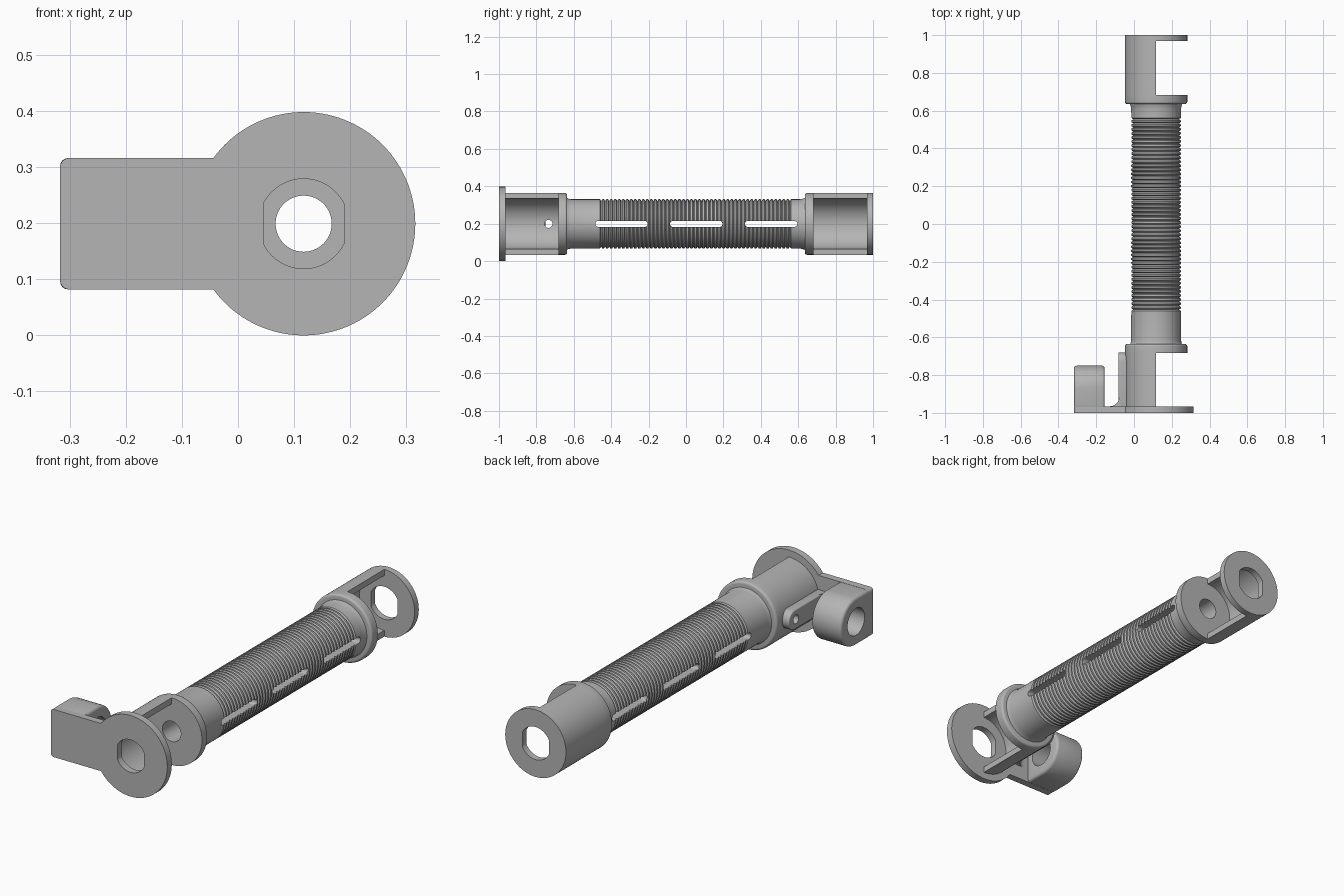
import bpy, bmesh
from math import pi, sin, cos, radians, sqrt, asin
from mathutils import Vector

if "Cube" in bpy.data.objects:
    bpy.data.objects.remove(bpy.data.objects["Cube"])

CX, CZ = 0.117, 0.199            # main axis, running along y
RING, TUBE, BORE = 0.165, 0.132, 0.05
PLATE_R = 0.199

grey = bpy.data.materials.new("matte grey")
grey.use_nodes = True
grey.diffuse_color = (0.46, 0.46, 0.46, 1)
grey.node_tree.nodes["Principled BSDF"].inputs["Base Color"].default_value = grey.diffuse_color


def make(name, bm):
    bmesh.ops.recalc_face_normals(bm, faces=bm.faces)
    mesh = bpy.data.meshes.new(name)
    bm.to_mesh(mesh)
    bm.free()
    mesh.materials.append(grey)
    obj = bpy.data.objects.new(name, mesh)
    bpy.context.collection.objects.link(obj)
    return obj


def bake(obj):
    """Apply the modifiers of an object."""
    bpy.context.view_layer.update()
    graph = bpy.context.evaluated_depsgraph_get()
    mesh = bpy.data.meshes.new_from_object(obj.evaluated_get(graph))
    obj.modifiers.clear()
    obj.data = mesh


def cut(obj, *cutters):
    for c in cutters:
        mod = obj.modifiers.new("cut", 'BOOLEAN')
        mod.operation, mod.solver, mod.object = 'DIFFERENCE', 'EXACT', c
    bake(obj)
    for c in cutters:
        bpy.data.objects.remove(c)


def bevel(obj, width):
    mod = obj.modifiers.new("bevel", 'BEVEL')
    mod.width, mod.segments, mod.limit_method = width, 4, 'ANGLE'
    mod.angle_limit = radians(50)
    bake(obj)


def prism(name, points, axis, lo, hi):
    """Extrude a 2D outline along x, y or z; points hold the other two axes in order."""
    def place(p, t):
        v = list(p)
        v.insert("xyz".index(axis), t)
        return v
    bm = bmesh.new()
    a = [bm.verts.new(place(p, lo)) for p in points]
    b = [bm.verts.new(place(p, hi)) for p in points]
    bm.faces.new(a)
    bm.faces.new(b)
    for i in range(len(a)):
        j = (i + 1) % len(a)
        bm.faces.new((a[i], a[j], b[j], b[i]))
    return make(name, bm)


def lathe(name, loop, start=0, sweep=2 * pi, steps=96):
    """Turn a closed (radius, y) loop around the main axis."""
    bm = bmesh.new()
    full = sweep > 6.2
    rows = []
    for s in range(steps if full else steps + 1):
        t = start + sweep * s / steps
        rows.append([bm.verts.new((CX + r * cos(t), y, CZ + r * sin(t))) for r, y in loop])
    n = len(loop)
    for s in range(steps):
        a, b = rows[s], rows[(s + 1) % len(rows)]
        for i in range(n):
            j = (i + 1) % n
            bm.faces.new((a[i], a[j], b[j], b[i]))
    if not full:
        bm.faces.new(rows[0])
        bm.faces.new(rows[-1])
    return make(name, bm)


def arc(cu, cv, r, a0, a1, n=48):
    return [(cu + r * cos(a0 + (a1 - a0) * i / n), cv + r * sin(a0 + (a1 - a0) * i / n))
            for i in range(n + 1)]


def circle(cu, cv, r, n=64):
    return arc(cu, cv, r, 0, 2 * pi, n)[:-1]


def keyed_hole(lo, hi):
    """Round opening with two upright flats."""
    a = sqrt(0.08 ** 2 - 0.072 ** 2) / 0.08
    a = asin(a)
    pts = arc(CX, CZ, 0.08, a, pi - a) + arc(CX, CZ, 0.08, pi + a, 2 * pi - a)
    return prism("hole_cutter", pts, "y", lo, hi)


def pin_hole():
    return prism("pin_cutter", circle(-0.735, CZ, 0.021, 32), "x", -0.2, 0.1)


# Grooved tube with plain collars at both ends
start, end, ridges = -0.46, 0.57, 48
pitch = (end - start) / ridges
outer = [(0.142, -0.645), (0.135, -0.63), (TUBE, -0.615)]
for k in range(ridges):
    y = start + k * pitch
    outer += [(TUBE, y), (TUBE - 0.009, y + pitch * 0.3), (TUBE, y + pitch * 0.6)]
outer += [(TUBE, end), (TUBE, 0.61), (0.135, 0.625), (0.142, 0.645)]
tube = lathe("grooved_tube", outer + [(BORE, 0.645), (BORE, -0.645)])

# Three long slots right through the sides
slots = []
for y0, y1 in ((-0.485, -0.205), (-0.085, 0.195), (0.315, 0.595)):
    r = 0.016
    pts = arc(y1 - r, CZ, r, -pi / 2, pi / 2, 12) + arc(y0 + r, CZ, r, pi / 2, 3 * pi / 2, 12)
    slots.append(prism("slot_cutter", pts, "x", -0.2, 0.4))
cut(tube, *slots)


# Collar discs, rounded on the tube side, and the half shells beyond them
def holder(prefix, sign, inner, face, plate):
    b = 0.012
    soft = [(RING - b + b * cos(t), inner + sign * (b - b * sin(t)))
            for t in [pi / 2 * (1 - i / 5) for i in range(6)]]
    lathe(prefix + "_collar", [(BORE, inner)] + soft + [(RING, face), (BORE, face)])
    return lathe(prefix + "_half_shell",
                 [(RING, face - sign * 0.002), (RING, plate), (0.135, plate),
                  (0.135, face - sign * 0.002)],
                 start=pi / 2, sweep=pi, steps=48)


front_shell = holder("front", -1, -0.635, -0.682, -0.967)
cut(front_shell, pin_hole())
holder("rear", 1, 0.635, 0.682, 0.972)

# Rear end plate
rear_plate = prism("rear_plate", circle(CX, CZ, RING, 96), "y", 0.968, 1.0)
cut(rear_plate, keyed_hole(0.9, 1.1))

# Front plate: disc joined to a side tab
half, left, c = 0.117, -0.317, 0.016
a = asin(half / PLATE_R)
outline = arc(CX, CZ, PLATE_R, -pi + a, pi - a, 96)
outline += arc(left + c, CZ + half - c, c, pi / 2, pi, 6)
outline += arc(left + c, CZ - half + c, c, pi, 3 * pi / 2, 6)
front_plate = prism("front_plate", outline, "y", -1.0, -0.965)
cut(front_plate, keyed_hole(-1.1, -0.9))

# Side block with a half-round back and a cross hole
mid = -0.75 - half
pts = arc(mid, CZ, half, -pi / 2, pi / 2) + [(-0.975, CZ + half), (-0.975, CZ - half)]
block = prism("side_block", pts, "x", left, -0.155)
bevel(block, 0.014)
cut(block, prism("cross_cutter", circle(mid, CZ, 0.066), "x", -0.5, 0))

# Lug lying along the shell, with a curved foot
w = 0.048
pts = arc(-0.68 - w, CZ, w, -pi / 2, pi / 2, 24) + [(-0.97, CZ + w), (-0.97, CZ - w)]
lug = prism("lug", pts, "x", -0.083, -0.036)
bevel(lug, 0.006)
cut(lug, pin_hole())
foot = arc(-0.128, -0.915, 0.05, -pi / 2, 0, 12) + [(-0.07, -0.915), (-0.07, -0.97), (-0.128, -0.97)]
prism("lug_foot", foot, "z", CZ - w, CZ + w)

# Smooth shading with crisp edges
for obj in bpy.context.scene.objects:
    if obj.type == 'MESH':
        obj.data.polygons.foreach_set("use_smooth", [True] * len(obj.data.polygons))
        obj.data.set_sharp_from_angle(angle=radians(30))
